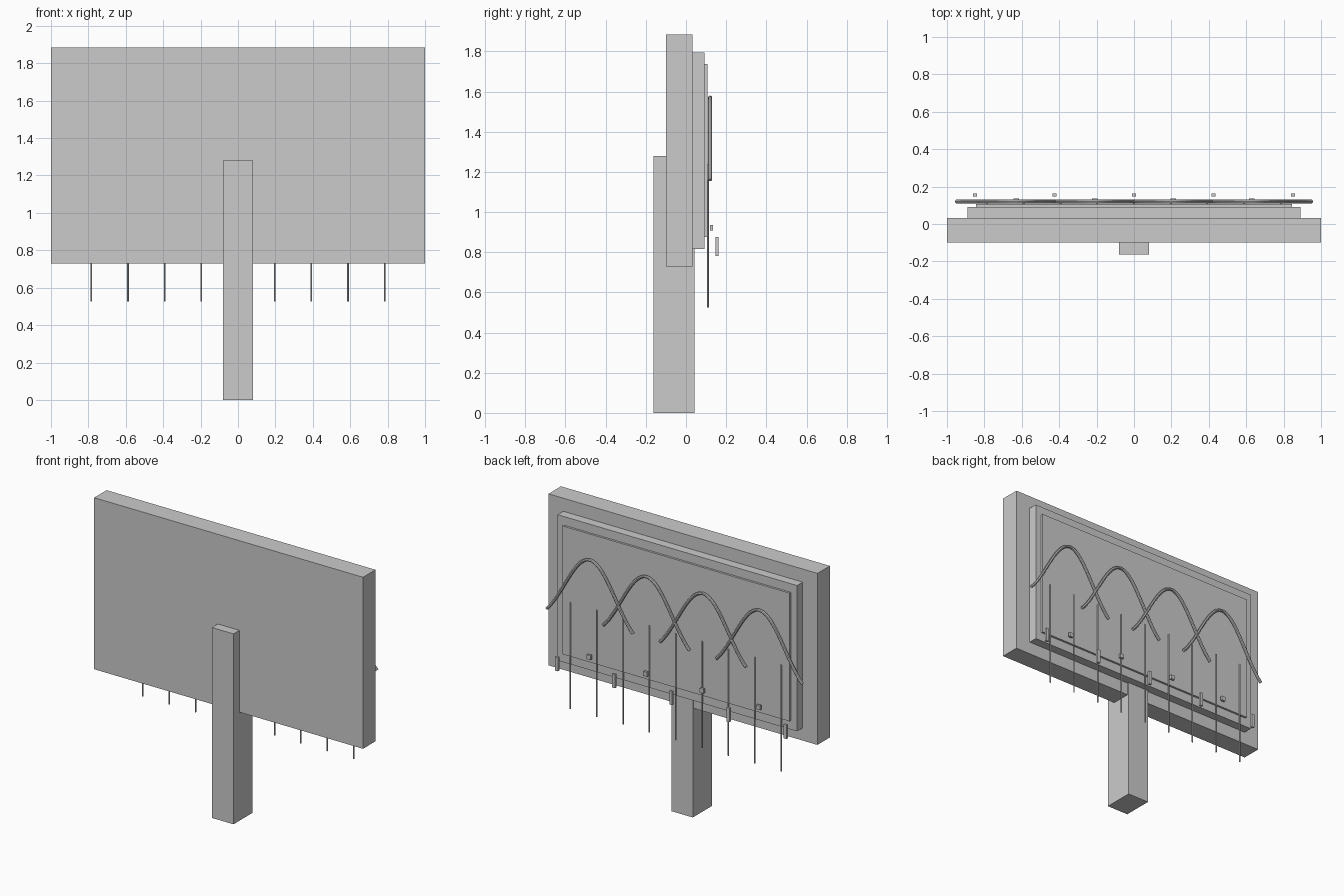
import bpy
import math

cube = bpy.data.objects.get("Cube")
if cube:
    bpy.data.objects.remove(cube, do_unlink=True)

grey = bpy.data.materials.new("plain_grey")
grey.use_nodes = True
colour = (0.6, 0.6, 0.6, 1.0)
grey.diffuse_color = colour
grey.node_tree.nodes["Principled BSDF"].inputs["Base Color"].default_value = colour


def box(name, x, y, z):
    """Box from (low, high) ranges on each axis."""
    bpy.ops.mesh.primitive_cube_add(size=1, location=[sum(r) / 2 for r in (x, y, z)])
    ob = bpy.context.object
    ob.name = name
    ob.scale = [r[1] - r[0] for r in (x, y, z)]
    bpy.ops.object.transform_apply(location=False, rotation=False, scale=True)
    ob.data.materials.append(grey)


def tube(name, points, radius, sides):
    """Round tube swept along a line of points."""
    curve = bpy.data.curves.new(name, "CURVE")
    curve.dimensions = "3D"
    curve.bevel_depth = radius
    curve.bevel_resolution = sides // 2 - 2
    curve.use_fill_caps = True
    spline = curve.splines.new("POLY")
    spline.points.add(len(points) - 1)
    for target, p in zip(spline.points, points):
        target.co = (*p, 1)
    curve.materials.append(grey)
    ob = bpy.data.objects.new(name, curve)
    bpy.context.collection.objects.link(ob)
    bpy.ops.object.select_all(action="DESELECT")
    ob.select_set(True)
    bpy.context.view_layer.objects.active = ob
    bpy.ops.object.convert(target="MESH")
    bpy.ops.object.shade_smooth_by_angle()


# Post and stepped board
box("post", (-0.08, 0.08), (-0.162, 0.042), (0, 1.28))
box("board", (-1, 1), (-0.10, 0.032), (0.73, 1.883))
box("back_panel", (-0.89, 0.89), (0.032, 0.092), (0.815, 1.795))
box("inner_panel", (-0.845, 0.845), (0.092, 0.106), (0.875, 1.737))

# Arched tubes on the back
STEPS = 28
for i in range(4):
    centre = 0.42 * (i - 1.5)
    points = []
    for k in range(STEPS + 1):
        u = 2 * k / STEPS - 1
        rise = 0.5 * math.cos(u * math.pi / 2) + 0.25 * (1 + math.cos(u * math.pi))
        points.append((centre + 0.32 * u, 0.12, 1.16 + 0.41 * rise))
    tube(f"arch_{i + 1}", points, 0.01, 8)

# Thin hanging rods
for i in range(9):
    x = 0.196 * (i - 4)
    tube(f"hanging_rod_{i + 1}", [(x, 0.109, 0.525), (x, 0.109, 1.24)], 0.0045, 8)

# Small blocks and tall tabs along the lower edge
for i in range(4):
    x = 0.42 * (i - 1.5)
    box(f"small_block_{i + 1}", (x - 0.014, x + 0.014), (0.119, 0.135), (0.907, 0.936))
for i in range(5):
    x = 0.425 * (i - 2)
    box(f"tall_tab_{i + 1}", (x - 0.011, x + 0.011), (0.147, 0.162), (0.782, 0.875))
